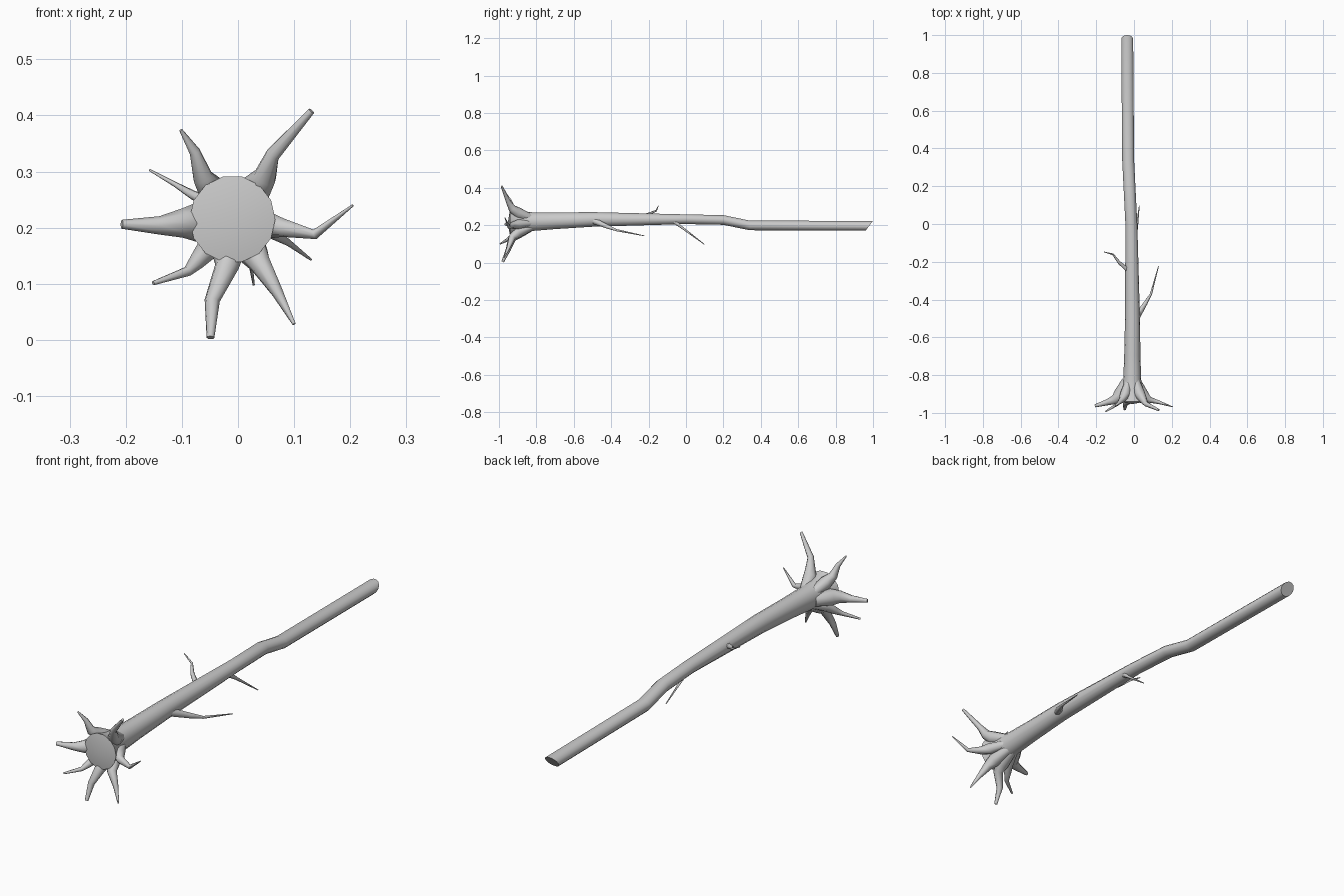
import bpy, bmesh, math
from mathutils import Vector

if "Cube" in bpy.data.objects:
    bpy.data.objects.remove(bpy.data.objects["Cube"])


def finish(name, bm, angle):
    bmesh.ops.recalc_face_normals(bm, faces=bm.faces)
    me = bpy.data.meshes.new(name)
    bm.to_mesh(me)
    bm.free()
    ob = bpy.data.objects.new(name, me)
    bpy.context.collection.objects.link(ob)
    bpy.ops.object.select_all(action='DESELECT')
    ob.select_set(True)
    bpy.context.view_layer.objects.active = ob
    bpy.ops.object.shade_smooth_by_angle(angle=math.radians(angle))


def circle(sides):
    return [2 * math.pi * i / sides for i in range(sides)]


def bridge(bm, rings):
    for a, b in zip(rings, rings[1:]):
        for i in range(len(a)):
            j = (i + 1) % len(a)
            bm.faces.new((a[i], a[j], b[j], b[i]))


def tapered_tube(name, path, radii, sides=8):
    bm = bmesh.new()
    P = [Vector(p) for p in path]
    rings, u = [], None
    for k, p in enumerate(P):
        t = (P[min(k + 1, len(P) - 1)] - P[max(k - 1, 0)]).normalized()
        u = u or t.orthogonal()
        u = (u - t * u.dot(t)).normalized()
        v = t.cross(u)
        rings.append([bm.verts.new(p + radii[k] * (u * math.cos(a) + v * math.sin(a)))
                      for a in circle(sides)])
    bridge(bm, rings)
    bm.faces.new(rings[0])
    bm.faces.new(rings[-1])
    finish(name, bm, 60)


def taper(r0, r1, n, power):
    return [r1 + (r0 - r1) * (1 - k / (n - 1)) ** power for k in range(n)]


# Trunk: bent spine, thickness grows towards the roots and flares at the end
spine = [Vector(p) for p in ((-0.01, -0.94, 0.215), (-0.008, -0.5, 0.231), (-0.014, 0, 0.232),
                             (-0.024, 0.2, 0.228), (-0.031, 0.34, 0.199), (-0.036, 0.98, 0.197))]
centres = [spine[0].lerp(spine[1], t) for t in (0, 0.05, 0.13, 0.27, 0.55)] + spine[1:]
bm = bmesh.new()
rings = []
for c in centres:
    flare = 0.03 * math.exp(-(c.y + 0.94) / 0.05)
    thick = max(0, -c.y)
    rx = 0.0315 + 0.016 * thick + flare
    rz = 0.0265 + 0.027 * thick + flare * 0.87
    slant = 0.02 if c is centres[-1] else 0
    rings.append([bm.verts.new(c + Vector((rx * math.cos(a), slant * math.sin(a), rz * math.sin(a))))
                  for a in circle(14)])
bridge(bm, rings)
bm.faces.new(rings[-1])
# Shallow cone closing the root end
tip = bm.verts.new((-0.008, -0.953, 0.213))
for i in range(14):
    bm.faces.new((tip, rings[0][i], rings[0][(i + 1) % 14]))
finish("trunk", bm, 50)

# Roots: base radius, tip radius, tip y, then x and z of the path seen from the front
roots = {
    "root_upper_right": (0.030, 0.006, -0.985, [(0.048, 0.29), (0.062, 0.33), (0.131, 0.408)]),
    "root_upper_left": (0.027, 0.003, -0.965, [(-0.063, 0.29), (-0.077, 0.335), (-0.102, 0.374)]),
    "root_left": (0.036, 0.008, -0.963, [(-0.1, 0.208), (-0.14, 0.204), (-0.207, 0.206)]),
    "root_lower_left": (0.021, 0.004, -0.993, [(-0.073, 0.14), (-0.09, 0.122), (-0.151, 0.101)]),
    "root_bottom": (0.030, 0.007, -0.98, [(-0.02, 0.13), (-0.046, 0.07), (-0.049, 0.004)]),
    "root_lower_right": (0.029, 0.003, -0.972, [(0.04, 0.135), (0.07, 0.085), (0.1, 0.028)]),
    "root_right": (0.025, 0.002, -0.968, [(0.08, 0.2), (0.137, 0.188), (0.205, 0.24)]),
}
heart = Vector((-0.01, 0.215))
for name, (r0, r1, y_tip, pts) in roots.items():
    # each root grows out of the trunk flare, then bends forwards at its tip
    first = Vector(pts[0])
    path = []
    for y, t in ((-0.83, 0.3), (-0.9, 0.68)):
        q = heart.lerp(first, t)
        path.append((q.x, y, q.y))
    for k, (x, z) in enumerate(pts):
        path.append((x, -0.93 + (y_tip + 0.93) * (k / 2) ** 1.3, z))
    tapered_tube(name, path, [r0 * 0.75] + taper(r0, r1, 4, 1.1))

# Side branches: base radius, then the path
branches = {
    "branch_right": (0.018, [(0.015, -0.49, 0.222), (0.06, -0.42, 0.192),
                             (0.09, -0.37, 0.173), (0.13, -0.222, 0.143)]),
    "branch_left": (0.013, [(-0.02, -0.255, 0.232), (-0.08, -0.203, 0.258),
                            (-0.112, -0.16, 0.277), (-0.158, -0.148, 0.303)]),
    "branch_below": (0.013, [(0, -0.07, 0.225), (0.014, -0.025, 0.19), (0.028, 0.098, 0.098)]),
}
for name, (r0, path) in branches.items():
    tapered_tube(name, path, taper(r0, 0.002, len(path), 1.3), 7)
